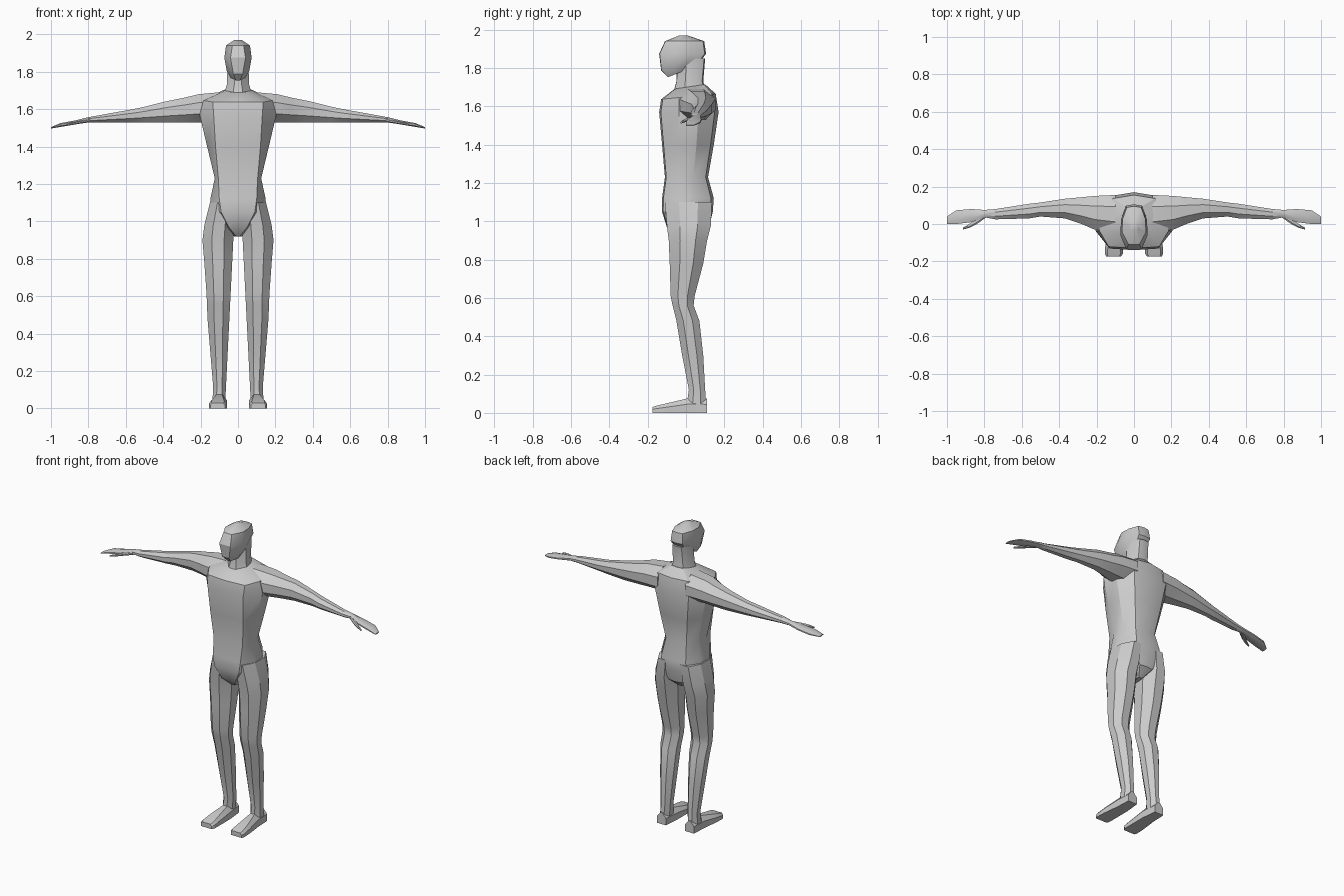
import bpy, bmesh, math

cube = bpy.data.objects.get("Cube")
if cube:
    bpy.data.objects.remove(cube)

skin = bpy.data.materials.new("plain grey")
skin.use_nodes = True
grey = (0.6, 0.6, 0.6, 1)
skin.diffuse_color = grey
skin.node_tree.nodes["Principled BSDF"].inputs["Base Color"].default_value = grey


def loft(name, rings, mirrored=False):
    """Skin a list of equal-length point rings and cap both ends."""
    bm = bmesh.new()
    loops = [[bm.verts.new(point) for point in ring] for ring in rings]
    for lower, upper in zip(loops, loops[1:]):
        for i in range(len(lower)):
            bm.faces.new((lower[i - 1], lower[i], upper[i], upper[i - 1]))
    bm.faces.new(loops[0])
    bm.faces.new(loops[-1])
    bmesh.ops.recalc_face_normals(bm, faces=bm.faces)
    mesh = bpy.data.meshes.new(name)
    bm.to_mesh(mesh)
    bm.free()
    mesh.materials.append(skin)
    obj = bpy.data.objects.new(name, mesh)
    bpy.context.collection.objects.link(obj)
    if mirrored:
        mirror = obj.modifiers.new("mirror", "MIRROR")
        mirror.use_mirror_merge = False
    bpy.ops.object.select_all(action="DESELECT")
    obj.select_set(True)
    bpy.context.view_layer.objects.active = obj
    bpy.ops.object.shade_smooth_by_angle(angle=math.radians(30))


def octagon(u_low, u_high, v_low, v_high):
    """Rectangle with its corners cut, as eight points."""
    u_mid, v_mid = (u_low + u_high) / 2, (v_low + v_high) / 2
    u_cut, v_cut = (u_high - u_low) / 5, (v_high - v_low) / 5
    return [(u_mid - u_cut, v_low), (u_mid + u_cut, v_low),
            (u_high, v_mid - v_cut), (u_high, v_mid + v_cut),
            (u_mid + u_cut, v_high), (u_mid - u_cut, v_high),
            (u_low, v_mid + v_cut), (u_low, v_mid - v_cut)]


def body_ring(z, front, back, panel, side, tilt=0):
    """Symmetric section: flat front panel, side corners, narrower back, spine."""
    corner = front + (back - front) * 0.33
    rear = corner + (back - corner) * 0.5
    half = [(panel, front + panel / 15), (side, corner), (side * 0.95, rear),
            (side * 0.6, back - side / 10)]
    outline = [(0, front)] + half + [(0, back)]
    outline += [(-x, y) for x, y in reversed(half)]
    return [(x, y, z + tilt * y) for x, y in outline]


# Torso, crotch to neck base: height, front, back, panel, side, tilt
torso = [(0.92, -0.05, 0.06, 0.01, 0.02),
         (0.97, -0.1, 0.12, 0.05, 0.08),
         (1.05, -0.125, 0.14, 0.09, 0.15),
         (1.12, -0.125, 0.145, 0.1, 0.148),
         (1.23, -0.11, 0.115, 0.105, 0.124),
         (1.4, -0.125, 0.145, 0.12, 0.165),
         (1.57, -0.14, 0.17, 0.13, 0.205),
         (1.65, -0.13, 0.155, 0.135, 0.185, 0.1),
         (1.7, -0.06, 0.1, 0.04, 0.07, 0.15)]
loft("torso", [body_ring(*station) for station in torso])

# Neck
neck = [(1.66, -0.07, 0.11, 0.03, 0.08),
        (1.73, -0.05, 0.09, 0.02, 0.06),
        (1.85, -0.045, 0.1, 0.02, 0.055)]
loft("neck", [body_ring(*station) for station in neck])

# Head: the jaw rings tilt down toward the chin
head = [(1.79, -0.095, 0.03, 0.01, 0.04, 0.4),
        (1.815, -0.13, 0.07, 0.025, 0.06, 0.2),
        (1.875, -0.14, 0.105, 0.04, 0.073),
        (1.94, -0.11, 0.095, 0.03, 0.064),
        (1.97, -0.035, 0.01, 0.01, 0.02)]
loft("head", [body_ring(*station) for station in head])


def leg_ring(z, outer, front, back):
    """Leg section; the inner side spreads steadily toward the ankle."""
    inner = 0.07 - z / 20
    return [(x, y, z) for x, y in octagon(inner, outer, front, back)]


# Legs: height, outer side, front, back
leg = [(0.02, 0.137, 0, 0.107),
       (0.12, 0.133, 0.015, 0.1),
       (0.3, 0.148, -0.02, 0.09),
       (0.48, 0.163, -0.05, 0.07),
       (0.56, 0.166, -0.07, 0.04),
       (0.61, 0.168, -0.08, 0.045),
       (0.78, 0.18, -0.085, 0.09),
       (0.9, 0.19, -0.09, 0.11),
       (0.98, 0.18, -0.1, 0.13),
       (1.1, 0.15, -0.11, 0.135)]
loft("leg", [leg_ring(*station) for station in leg], mirrored=True)


def foot_ring(y, inner, outer, height):
    """Flat sole with a rounded instep."""
    edge = height * 0.6
    bevel = height / 3
    return [(inner, y, 0), (outer, y, 0), (outer, y, edge),
            (outer - bevel, y, height), (inner + bevel, y, height), (inner, y, edge)]


# Feet, heel to toe
foot = [(0.11, 0.07, 0.135, 0.075),
        (0.01, 0.06, 0.14, 0.076),
        (-0.1, 0.06, 0.153, 0.05),
        (-0.16, 0.06, 0.155, 0.036),
        (-0.175, 0.07, 0.148, 0.03)]
loft("foot", [foot_ring(*station) for station in foot], mirrored=True)


def arm_ring(x, front, back, top):
    """Arm section; the level underside droops past the wrist."""
    bottom = 1.53 - max(0, x - 0.8) / 6
    return [(x, y, z) for y, z in octagon(front, back, bottom, top)]


# Arms with flat hands: distance out, front, back, top
arm = [(0.1, -0.05, 0.155, 1.69),
       (0.21, -0.03, 0.15, 1.68),
       (0.28, 0, 0.143, 1.663),
       (0.37, 0.03, 0.135, 1.645),
       (0.5, 0.04, 0.115, 1.613),
       (0.56, 0.03, 0.108, 1.6),
       (0.74, 0.025, 0.08, 1.568),
       (0.8, 0.036, 0.075, 1.557),
       (0.87, 0.01, 0.08, 1.54),
       (0.95, 0, 0.073, 1.525),
       (1, 0, 0.04, 1.504)]
loft("arm", [arm_ring(*station) for station in arm], mirrored=True)

# Thumbs
thumb = [(0.79, 0.035, 0.06, 1.55),
         (0.84, 0, 0.03, 1.54),
         (0.88, -0.02, 0, 1.53),
         (0.915, -0.03, -0.02, 1.52)]
loft("thumb", [arm_ring(*station) for station in thumb], mirrored=True)
